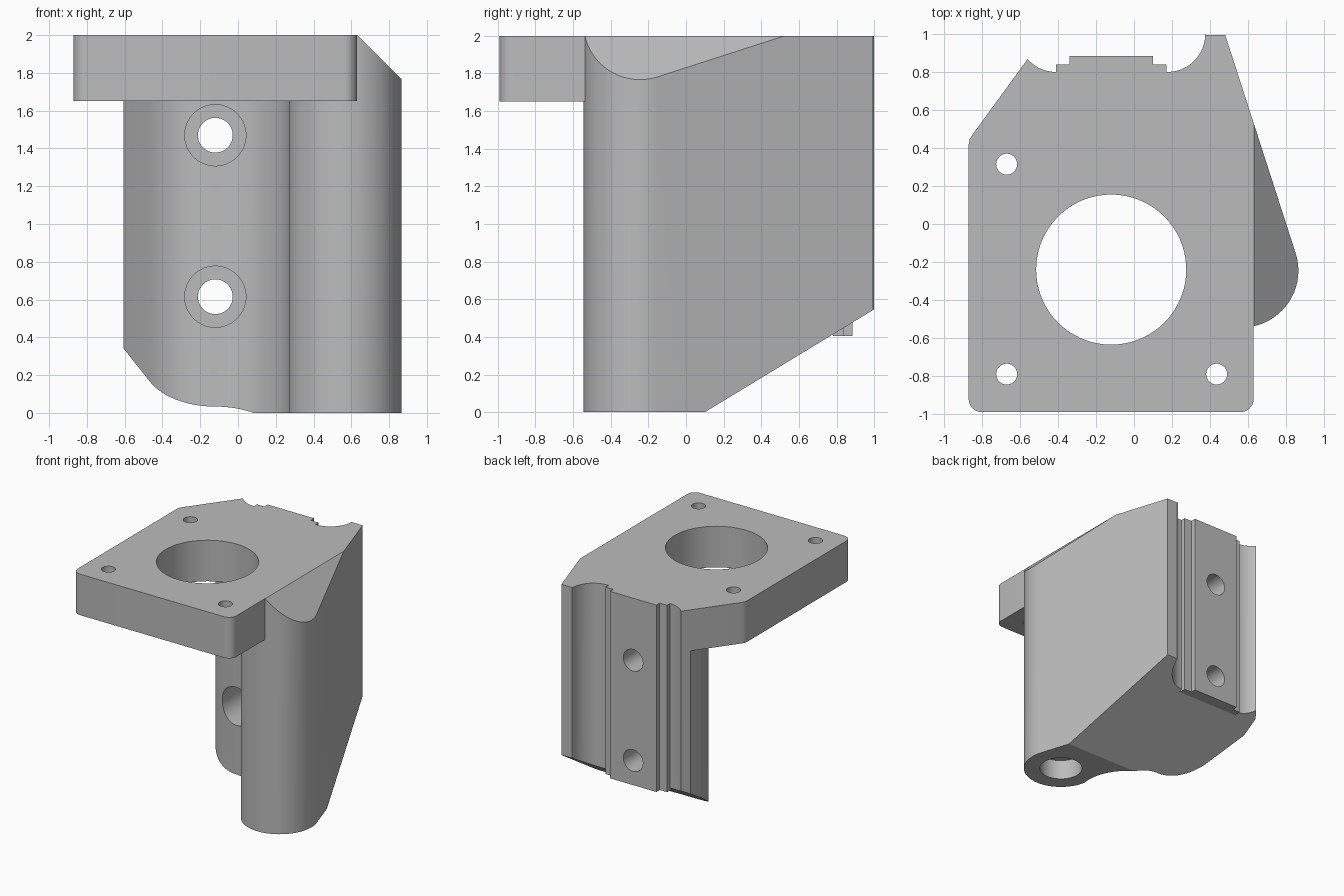
import bpy, bmesh
from math import sin, cos, radians

old = bpy.data.objects.get("Cube")
if old:
    bpy.data.objects.remove(old, do_unlink=True)

grey = bpy.data.materials.new("plain grey")
grey.use_nodes = True
grey.diffuse_color = (0.5, 0.5, 0.5, 1)
grey.node_tree.nodes["Principled BSDF"].inputs["Base Color"].default_value = (0.5, 0.5, 0.5, 1)


def arc(cx, cy, r, start, end, steps=24):
    """Points along a circular arc, angles in degrees."""
    angles = [radians(start + (end - start) * i / steps) for i in range(steps + 1)]
    return [(cx + r * cos(a), cy + r * sin(a)) for a in angles]


def prism(name, points, low, high, axis="Z"):
    """Extrude a closed profile along one axis."""
    place = {"X": lambda a, b, h: (h, a, b),
             "Y": lambda a, b, h: (a, h, b),
             "Z": lambda a, b, h: (a, b, h)}[axis]
    bm = bmesh.new()
    rings = [[bm.verts.new(place(a, b, h)) for a, b in points] for h in (low, high)]
    bm.faces.new(rings[0])
    bm.faces.new(rings[1])
    n = len(points)
    for i in range(n):
        j = (i + 1) % n
        bm.faces.new((rings[0][i], rings[0][j], rings[1][j], rings[1][i]))
    bmesh.ops.recalc_face_normals(bm, faces=bm.faces)
    mesh = bpy.data.meshes.new(name)
    bm.to_mesh(mesh)
    bm.free()
    mesh.materials.append(grey)
    obj = bpy.data.objects.new(name, mesh)
    bpy.context.collection.objects.link(obj)
    return obj


def rod(name, a, b, r, low, high, axis="Z"):
    return prism(name, arc(a, b, r, 0, 360, 72)[:-1], low, high, axis)


def combine(target, other, operation):
    """Apply a boolean and discard the second solid."""
    mod = target.modifiers.new(operation, "BOOLEAN")
    mod.operation, mod.solver, mod.object = operation, "EXACT", other
    bpy.context.view_layer.objects.active = target
    bpy.ops.object.modifier_apply(modifier=mod.name)
    bpy.data.objects.remove(other, do_unlink=True)


HOLE_X, HOLE_Y = -0.12, -0.24
BOSS_X, BOSS_Y, BOSS_R = 0.565, -0.245, 0.3

# Upright body: round boss, slanted side, two rail grooves, curved front
profile = (arc(BOSS_X, BOSS_Y, BOSS_R, 180, 378, 48)
           + [(0.48, 0.995), (0.38, 0.995)]
           + arc(0.175, 1.0, 0.2, 0, -90)
           + arc(-0.41, 1.0, 0.2, -90, -138.6, 12)
           + [(-0.605, 0.806), (-0.605, 0.66)]
           + arc(-0.12, 0.54, 0.385, 208, 270))
bracket = prism("motor_bracket", profile, 0, 2)

# Sloped underside and chamfered upper corner
combine(bracket, prism("underside_cutter", [(-0.23, -0.2), (1.2, -0.2), (1.2, 0.668), (0.1, 0)],
                       -1.5, 1.5, "X"), "DIFFERENCE")
combine(bracket, prism("corner_cutter", [(0.532, 2.1), (1.002, 1.63), (1.002, 2.1)],
                       -1.5, 1.5, "Y"), "DIFFERENCE")

# Stepped tongue on the back
for left, right, back in ((-0.41, 0.17, 0.84), (-0.34, 0.1, 0.885)):
    combine(bracket, prism("tongue", [(left, 0.78), (right, 0.78), (right, back), (left, back)],
                           0.405, 2), "UNION")

# Motor plate with rounded front corners and a clipped back corner
outline = (arc(-0.8, -0.92, 0.07, 180, 270, 10) + arc(0.56, -0.92, 0.07, 270, 360, 10)
           + [(0.63, 0.5), (0.4, 0.6), (-0.4, 0.7), (-0.56, 0.868)]
           + [(-0.85, 0.47), (-0.865, 0.445), (-0.87, 0.42)])
combine(bracket, prism("plate", outline, 1.65, 2), "UNION")

# Motor opening, which also hollows the front of the body
combine(bracket, rod("motor_cutter", HOLE_X, HOLE_Y, 0.395, -0.5, 2.5), "DIFFERENCE")

# Plate screw holes
for x, y in ((-0.67, 0.315), (-0.67, -0.79), (0.435, -0.79)):
    combine(bracket, rod("screw_cutter", x, y, 0.055, 1.5, 2.5), "DIFFERENCE")

# Counterbored holes through to the back
for z in (0.615, 1.47):
    combine(bracket, rod("bolt_cutter", HOLE_X, z, 0.092, -0.3, 1.5, "Y"), "DIFFERENCE")
    combine(bracket, rod("bolt_head_cutter", HOLE_X, z, 0.162, -0.2, 0.45, "Y"), "DIFFERENCE")

# Blind socket under the boss
combine(bracket, rod("socket_cutter", BOSS_X, BOSS_Y, 0.17, -0.5, 0.17), "DIFFERENCE")

bpy.ops.object.select_all(action="DESELECT")
bracket.select_set(True)
bpy.context.view_layer.objects.active = bracket
bpy.ops.object.shade_smooth_by_angle(angle=radians(25))
